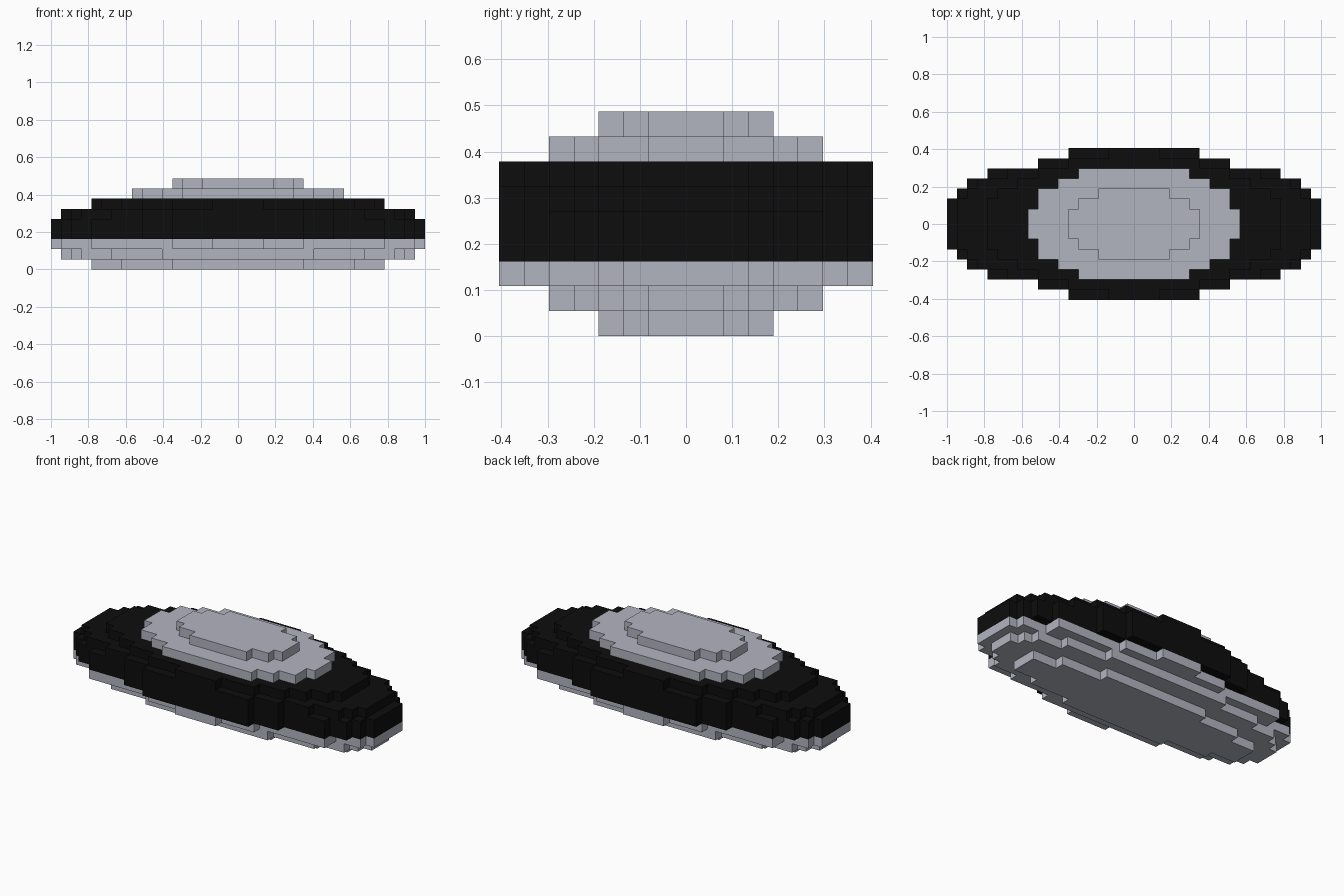
import bpy
import bmesh

cube = bpy.data.objects.get("Cube")
if cube:
    bpy.data.objects.remove(cube, do_unlink=True)

# The hull is built on a block grid, thirty-seven blocks long
BLOCK = 2 / 37


def make_material(name, color):
    material = bpy.data.materials.new(name)
    material.use_nodes = True
    material.diffuse_color = color
    shader = material.node_tree.nodes["Principled BSDF"]
    shader.inputs["Base Color"].default_value = color
    shader.inputs["Roughness"].default_value = 0.8
    return material


pale_grey = make_material("pale grey", (0.45, 0.46, 0.53, 1))
black = make_material("black", (0.004, 0.004, 0.004, 1))


def quarter_outline(reach):
    """Stepped corner from the long end (+x) round to the broad side (+y)."""
    points = []
    for row, blocks in enumerate(reach):
        x = (blocks + 0.5) * BLOCK
        if points and abs(points[-1][0] - x) < BLOCK / 2:
            points.pop()
        else:
            points.append((x, (row - 0.5) * BLOCK)) if row else None
        points.append((x, (row + 0.5) * BLOCK))
    return points


def make_layer(name, level, height, reach, material):
    """Extrude a stepped oval; reach lists blocks past centre for each row."""
    quarter = quarter_outline(reach)
    half = quarter + [(-x, y) for x, y in reversed(quarter)]
    outline = half + [(-x, -y) for x, y in half]
    bm = bmesh.new()
    base = bm.faces.new([bm.verts.new((x, y, level * BLOCK)) for x, y in outline])
    grown = bmesh.ops.extrude_face_region(bm, geom=[base], use_keep_orig=True)
    top = [v for v in grown["geom"] if isinstance(v, bmesh.types.BMVert)]
    bmesh.ops.translate(bm, verts=top, vec=(0, 0, height * BLOCK))
    bmesh.ops.recalc_face_normals(bm, faces=bm.faces)
    mesh = bpy.data.meshes.new(name)
    bm.to_mesh(mesh)
    bm.free()
    mesh.materials.append(material)
    layer = bpy.data.objects.new(name, mesh)
    bpy.context.collection.objects.link(layer)
    return layer


# Pale underside, widening upward
make_layer("underside_bottom", 0, 1, [14, 14, 11, 6], pale_grey)
make_layer("underside_middle", 1, 1, [17, 17, 16, 15, 12, 7], pale_grey)
make_layer("underside_top", 2, 1, [18, 18, 18, 17, 14, 14, 6, 2], pale_grey)

# Black body
make_layer("body_band", 3, 2, [18, 18, 18, 17, 16, 14, 9, 6], black)
make_layer("body_shoulder", 5, 1, [17, 17, 17, 16, 15, 12, 9, 6], black)
make_layer("body_deck", 6, 1, [14, 14, 14, 13, 11, 9, 6, 2], black)

# Pale raised cap
make_layer("cap_lower", 7, 1, [10, 10, 9, 9, 7, 5], pale_grey)
make_layer("cap_upper", 8, 1, [6, 6, 5, 3], pale_grey)
